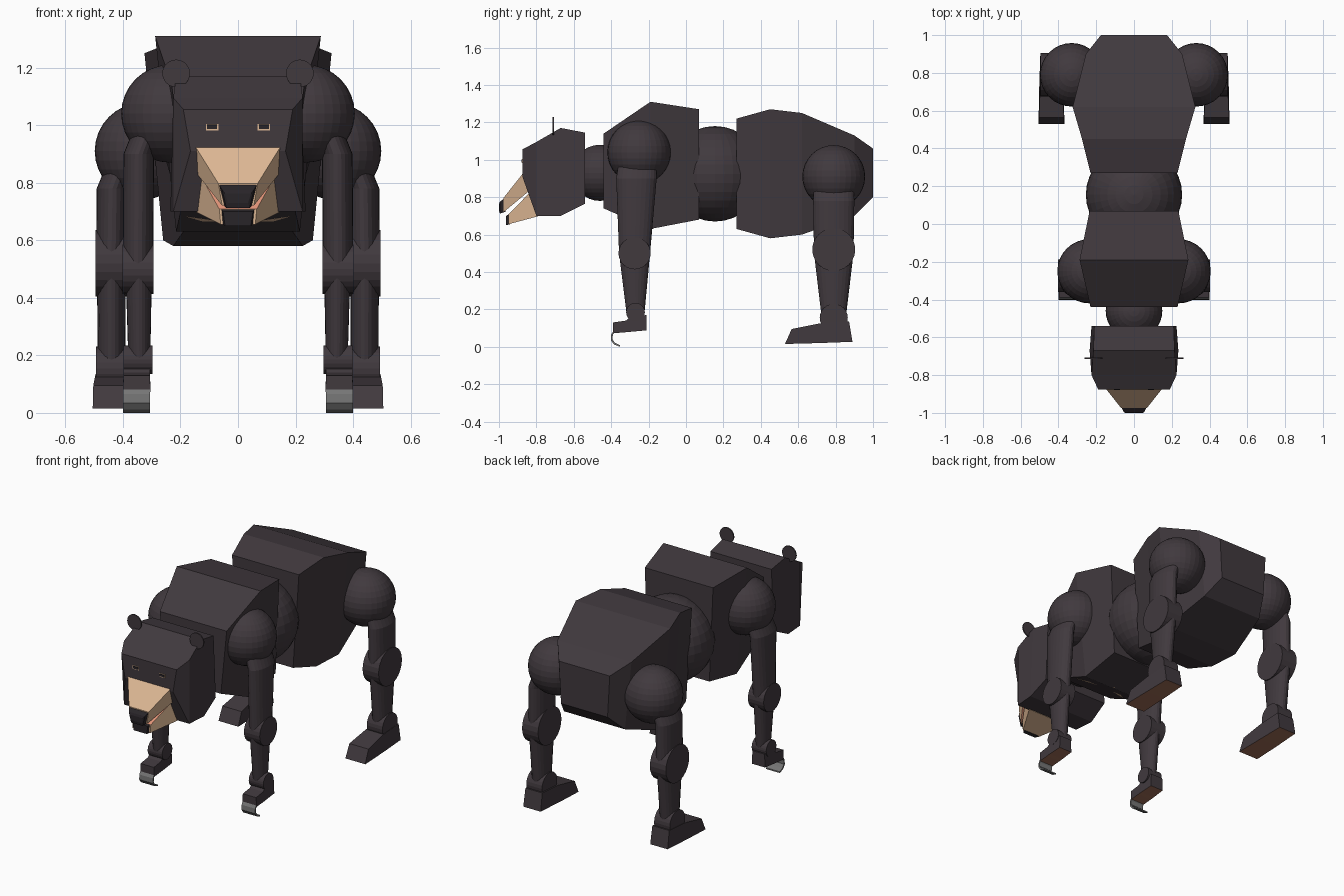
import bpy, bmesh, math
from mathutils import Vector

if "Cube" in bpy.data.objects:
    bpy.data.objects.remove(bpy.data.objects["Cube"])


def material(name, r, g, b):
    m = bpy.data.materials.new(name)
    m.use_nodes = True
    m.diffuse_color = (r, g, b, 1)
    m.node_tree.nodes["Principled BSDF"].inputs["Base Color"].default_value = (r, g, b, 1)
    return m


FUR = material("dark_fur", .052, .041, .048)
TAN = material("tan_muzzle", .73, .48, .30)
NOSE = material("black_nose", .022, .018, .022)
PINK = material("pink_mouth", .76, .30, .19)
SOLE = material("brown_sole", .33, .145, .09)
CLAW = material("grey_claw", .18, .18, .18)


def finish(name, bm, mats, rule=None):
    bmesh.ops.recalc_face_normals(bm, faces=bm.faces)
    bm.normal_update()
    if rule:
        for f in bm.faces:
            f.material_index = 1 if rule(f.normal) else 0
    me = bpy.data.meshes.new(name)
    bm.to_mesh(me)
    bm.free()
    for m in mats:
        me.materials.append(m)
    ob = bpy.data.objects.new(name, me)
    bpy.context.collection.objects.link(ob)
    return ob


def loft(name, rings, mats, rule=None):
    """Skin a run of equal-length rings and cap both ends."""
    bm = bmesh.new()
    vs = [[bm.verts.new(p) for p in ring] for ring in rings]
    n = len(vs[0])
    for a, b in zip(vs, vs[1:]):
        for i in range(n):
            j = (i + 1) % n
            bm.faces.new((a[i], a[j], b[j], b[i]))
    bm.faces.new(vs[0])
    bm.faces.new(vs[-1])
    return finish(name, bm, mats, rule)


def block(name, sections, mats, x=0, rule=None):
    """Four-sided body along y; section = y, top, bottom, top half-width, bottom half-width."""
    rings = [[(x - wt, y, t), (x + wt, y, t), (x + wb, y, b), (x - wb, y, b)]
             for y, t, b, wt, wb in sections]
    return loft(name, rings, mats, rule)


def limb(name, sections, side):
    """Oval tapering limb; section = x, y, z, half-width in x, half-width in y."""
    n = 24
    rings = [[(side * x + rx * math.cos(i * math.tau / n), y + ry * math.sin(i * math.tau / n), z)
              for i in range(n)] for x, y, z, rx, ry in sections]
    return loft(name, rings, [FUR])


def disc(name, centre, radius, half, axis):
    """Flat-ended round joint along the x or y axis."""
    n = 24
    rings = []
    for d in (-half, half):
        ring = []
        for i in range(n):
            a = radius * math.cos(i * math.tau / n)
            b = radius * math.sin(i * math.tau / n)
            off = (d, a, b) if axis == "x" else (a, d, b)
            ring.append(Vector(centre) + Vector(off))
        rings.append(ring)
    return loft(name, rings, [FUR])


def ball(name, centre, radius):
    bm = bmesh.new()
    bmesh.ops.create_uvsphere(bm, u_segments=32, v_segments=16, radius=radius)
    bmesh.ops.translate(bm, verts=bm.verts, vec=centre)
    return finish(name, bm, [FUR])


def plate(name, points, mat, depth):
    """Thin painted plate, pushed forward in y."""
    back = [Vector(p) for p in points]
    return loft(name, [back, [p + Vector((0, -depth, -depth / 2)) for p in back]], [mat])


# Torso
block("chest", [(-.44, 1.14, .74, .23, .19), (-.19, 1.31, .63, .288, .215),
                (.07, 1.27, .68, .235, .21)], [FUR])
block("hips", [(.27, 1.22, .63, .23, .19), (.45, 1.27, .58, .275, .225),
               (.62, 1.25, .60, .325, .26), (.9, 1.13, .70, .255, .21),
               (1.0, 1.06, .80, .175, .16)], [FUR])
ball("waist", (0, .155, .925), .255)
ball("neck", (0, -.46, .93), .15)


# Chest marking on the sloping lower front
def on_chest(x, z):
    return (x, -.44 + (.74 - z) * 2.45, z)


plate("chest_marking", [on_chest(-.18, .685), on_chest(0, .66),
                        on_chest(.18, .685), on_chest(0, .632)], TAN, .006)

# Head
block("head", [(-.54, 1.145, .765, .21, .225), (-.67, 1.17, .70, .215, .235),
               (-.80, 1.095, .70, .225, .225), (-.875, 1.055, .91, .19, .165)], [FUR])
block("upper_muzzle", [(-.83, .98, .84, .182, .15), (-.975, .797, .72, .068, .055)],
      [TAN, PINK], rule=lambda n: n.z < -.5)
block("nose", [(-.965, .80, .722, .07, .05), (-.995, .775, .712, .055, .04),
               (-1.0, .762, .73, .045, .035)], [NOSE])
block("lower_jaw", [(-.79, .87, .698, .155, .145), (-.95, .708, .655, .065, .06)],
      [TAN, PINK], rule=lambda n: n.z > .5)
block("chin", [(-.942, .712, .655, .06, .055), (-.962, .70, .65, .052, .045)], [NOSE])

for label, s in (("left", 1), ("right", -1)):
    # Ears and eyes
    disc(label + "_ear", (s * .215, -.71, 1.18), .048, .004, "y")
    for part, mat, w, h, y in (("eye_rim", TAN, .022, .011, -.872),
                               ("eye", NOSE, .017, .007, -.875)):
        cx = s * .09
        plate(label + "_" + part, [(cx - w, y, .995 - h), (cx + w, y, .995 - h),
                                   (cx + w, y, .995 + h), (cx - w, y, .995 + h)], mat, .004)

    # Front leg
    front = label + "_front_"
    ball(front + "shoulder", (s * .236, -.25, 1.04), .17)
    limb(front + "upper_leg", [(.30, -.255, 1.02, .05, .10), (.345, -.265, .90, .053, .108),
                               (.348, -.275, .50, .053, .083)], s)
    disc(front + "elbow", (s * .348, -.275, .50), .086, .054, "x")
    limb(front + "lower_leg", [(.345, -.275, .50, .046, .083), (.343, -.27, .18, .038, .048)], s)
    disc(front + "wrist", (s * .348, -.27, .185), .05, .05, "x")
    block(front + "paw", [(-.21, .17, .088, .042, .045), (-.30, .158, .08, .045, .048),
                          (-.32, .14, .078, .046, .048), (-.39, .13, .072, .046, .048)],
          [FUR, SOLE], x=s * .352, rule=lambda n: n.z < -.7)
    hook = [(-.382, .095), (-.40, .065), (-.402, .035), (-.385, .012), (-.352, 0),
            (-.352, .008), (-.38, .021), (-.393, .04), (-.391, .065), (-.375, .09)]
    loft(front + "claw", [[(s * .352 + d, y, z) for y, z in hook] for d in (-.047, .047)], [CLAW])

    # Hind leg
    hind = label + "_hind_"
    ball(hind + "haunch", (s * .33, .79, .91), .168)
    limb(hind + "upper_leg", [(.38, .79, .93, .05, .105), (.436, .79, .78, .055, .11),
                              (.44, .79, .52, .054, .106)], s)
    disc(hind + "knee", (s * .44, .79, .52), .115, .055, "x")
    limb(hind + "lower_leg", [(.44, .79, .52, .05, .108), (.44, .79, .16, .048, .065)], s)
    disc(hind + "ankle", (s * .44, .79, .155), .075, .054, "x")
    block(hind + "paw", [(.89, .028, .026, .06, .06), (.872, .135, .026, .058, .06),
                         (.715, .125, .02, .06, .065), (.565, .095, .016, .066, .068),
                         (.53, .017, .015, .068, .068)],
          [FUR, SOLE], x=s * .437, rule=lambda n: n.z < -.7)
